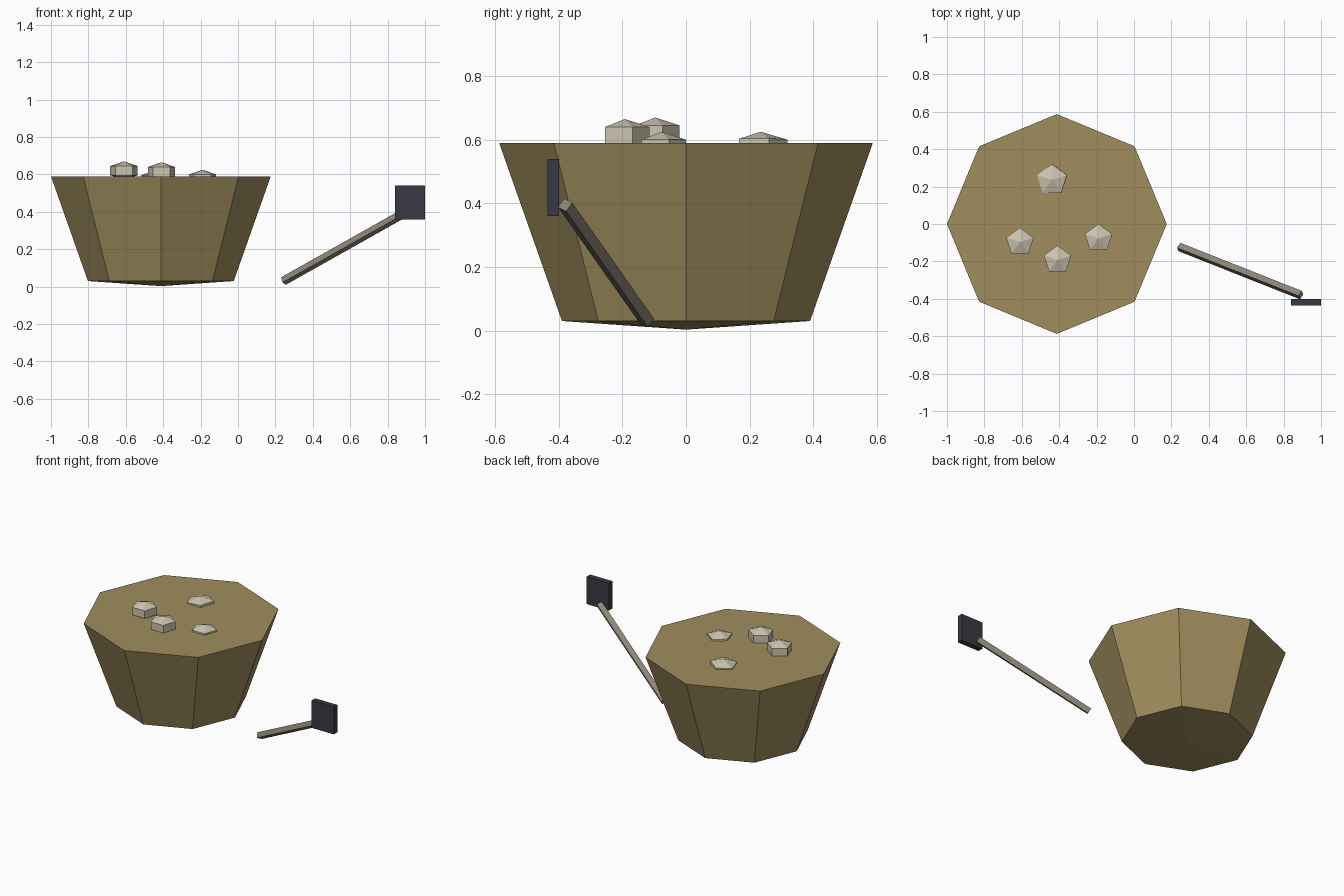
import bpy, bmesh, math
from mathutils import Vector, Matrix

if "Cube" in bpy.data.objects:
    bpy.data.objects.remove(bpy.data.objects["Cube"])


def material(name, rgb):
    m = bpy.data.materials.new(name)
    m.diffuse_color = (*rgb, 1)
    m.use_nodes = True
    m.node_tree.nodes["Principled BSDF"].inputs["Base Color"].default_value = m.diffuse_color
    return m


def finish(name, bm, mat):
    bmesh.ops.recalc_face_normals(bm, faces=bm.faces[:])
    mesh = bpy.data.meshes.new(name)
    bm.to_mesh(mesh)
    bm.free()
    mesh.materials.append(mat)
    ob = bpy.data.objects.new(name, mesh)
    bpy.context.collection.objects.link(ob)
    return ob


def lathe(name, sides, profile, start, mat):
    """Low-poly turned solid from (radius, z) points; radius 0 makes a tip."""
    bm = bmesh.new()
    rings = []
    for r, z in profile:
        if r == 0:
            rings.append([bm.verts.new((0, 0, z))] * sides)
        else:
            angles = [start + math.tau * i / sides for i in range(sides)]
            rings.append([bm.verts.new((r * math.cos(a), r * math.sin(a), z)) for a in angles])
    for a, b in zip(rings, rings[1:]):
        for i in range(sides):
            j = (i + 1) % sides
            bm.faces.new(dict.fromkeys((a[i], a[j], b[j], b[i])))
    for ring in (rings[0], rings[-1]):
        if ring[0] is not ring[1]:
            bm.faces.new(ring)
    return finish(name, bm, mat)


def box(name, size, matrix, mat):
    bm = bmesh.new()
    bmesh.ops.create_cube(bm, size=1, matrix=matrix @ Matrix.Diagonal((*size, 1)))
    return finish(name, bm, mat)


earth = material("earth", (0.35, 0.27, 0.11))
stone = material("stone", (0.60, 0.55, 0.43))
wood = material("weathered_wood", (0.26, 0.23, 0.18))
iron = material("dark_iron", (0.04, 0.04, 0.055))

# Tapered eight-sided body with a shallow pointed underside
body = lathe("tapered_body", 8, [(0, 0.003), (0.39, 0.03), (0.5875, 0.59)], 0, earth)
body.location = (-0.4125, 0, 0)

# Five-sided stones bedded in the flat top: x, y, apex z, radius, tilt
stones = [(-0.61, -0.097, 0.67, 0.077, 0), (-0.409, -0.192, 0.665, 0.077, 0),
          (-0.19, -0.077, 0.625, 0.077, 0), (-0.44, 0.235, 0.625, 0.084, 0.06)]
for n, (x, y, z, r, tilt) in enumerate(stones, 1):
    ob = lathe(f"stone_{n}", 5, [(0, -0.1), (r, -0.075), (r, -0.025), (0, 0)],
               math.pi / 2, stone)
    ob.location = (x, y, z)
    ob.rotation_euler = (0, -tilt, 0)

# Square handle leaning up from the ground, rolled about its length
low, high = Vector((0.243, -0.123, 0.030)), Vector((0.892, -0.380, 0.395))
axis = (high - low).normalized()
side = axis.cross(Vector((0, 0, 1))).normalized()
up = side.cross(axis)
frame = Matrix((side, axis, up)).transposed().to_4x4()
roll = Matrix.Rotation(math.radians(-25), 4, 'Y')
box("tool_handle", (0.034, (high - low).length, 0.034),
    Matrix.Translation((low + high) / 2) @ frame @ roll, wood)

# Flat upright blade at the end of the handle
box("tool_blade", (0.16, 0.036, 0.18), Matrix.Translation((0.92, -0.418, 0.45)), iron)
